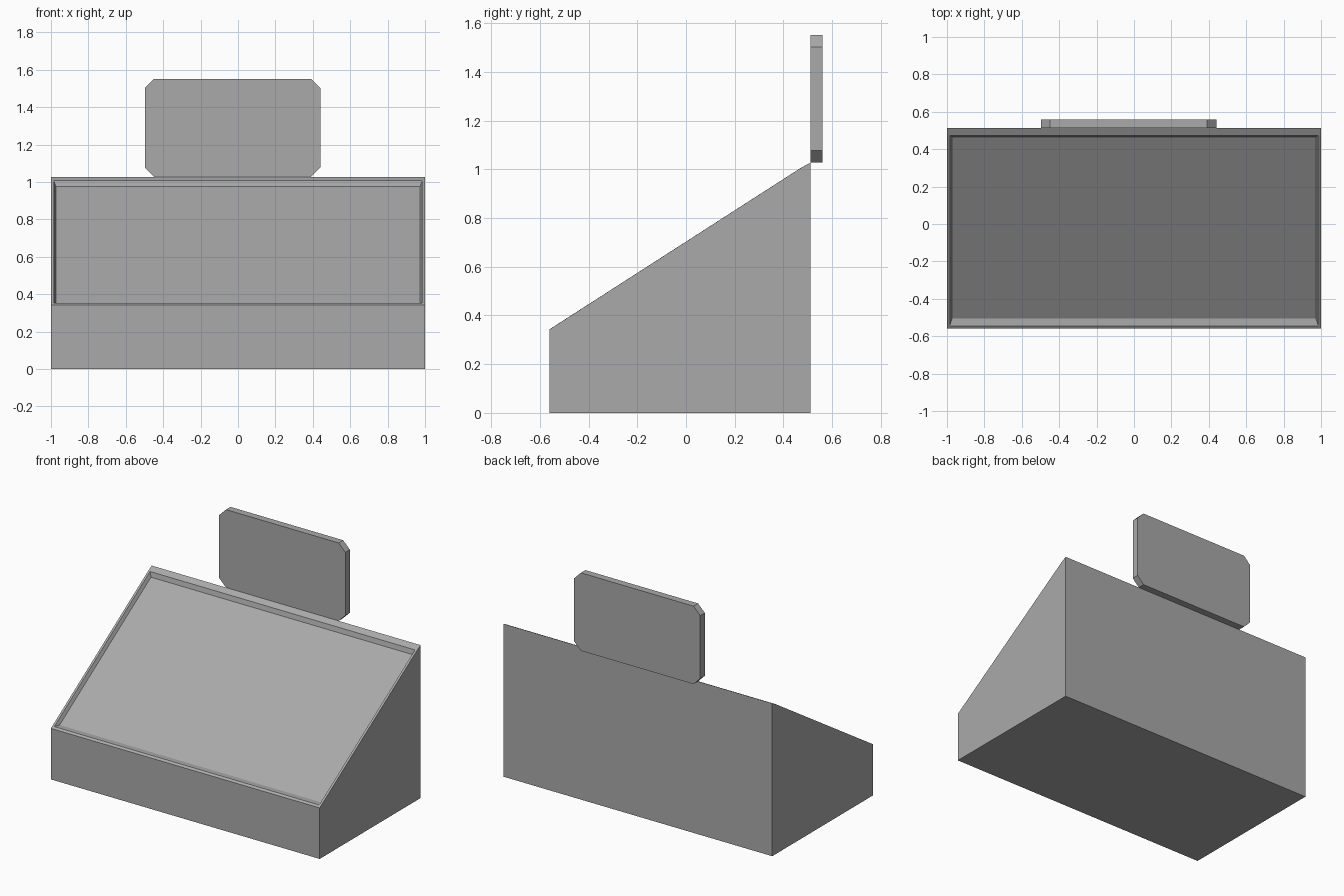
import bpy
import bmesh

cube = bpy.data.objects.get("Cube")
if cube:
    bpy.data.objects.remove(cube, do_unlink=True)

grey = bpy.data.materials.new("plain grey")
grey.use_nodes = True
grey.diffuse_color = (0.4, 0.4, 0.4, 1)
grey.node_tree.nodes["Principled BSDF"].inputs["Base Color"].default_value = (0.4, 0.4, 0.4, 1)


def finish(bm, name):
    """Turn a bmesh into a flat-shaded grey object."""
    bmesh.ops.recalc_face_normals(bm, faces=bm.faces)
    mesh = bpy.data.meshes.new(name)
    bm.to_mesh(mesh)
    bm.free()
    mesh.materials.append(grey)
    obj = bpy.data.objects.new(name, mesh)
    bpy.context.collection.objects.link(obj)
    return obj


def cross_bar(bm, half_width, y, z):
    """A left and right vertex pair at one point of the side profile."""
    return [bm.verts.new((x, y, z)) for x in (-half_width, half_width)]


def bridge(bm, outer, inner):
    """Join two rectangular loops with four faces."""
    for i in range(4):
        j = (i + 1) % 4
        bm.faces.new((outer[i], outer[j], inner[j], inner[i]))


# Display bin: wedge-shaped body with a shallow tray sunk into its slope
bm = bmesh.new()
profile = [(-0.56, 0.0), (-0.56, 0.343), (0.475, 1.008), (0.512, 1.028), (0.512, 0.0)]
bars = [cross_bar(bm, 1.0, y, z) for y, z in profile]
for i in range(len(bars)):
    if i != 1:  # the slope is left open for the tray
        a, b = bars[i], bars[(i + 1) % len(bars)]
        bm.faces.new((a[0], a[1], b[1], b[0]))
for side in range(2):
    bm.faces.new([bar[side] for bar in bars])


def loop(low, high):
    return [low[0], low[1], high[1], high[0]]


rim_outer = loop(bars[1], bars[2])
rim_inner = loop(cross_bar(bm, 0.985, -0.545, 0.353), cross_bar(bm, 0.985, 0.473, 1.007))
tray_floor = loop(cross_bar(bm, 0.973, -0.505, 0.352), cross_bar(bm, 0.973, 0.465, 0.975))
bridge(bm, rim_outer, rim_inner)
bridge(bm, rim_inner, tray_floor)
bm.faces.new(tray_floor)
finish(bm, "display_bin")

# Sign board: upright plate with clipped corners, fixed behind the top edge
left, right, bottom, top, clip = -0.498, 0.44, 1.028, 1.552, 0.05
outline = [(left + clip, bottom), (right - clip, bottom), (right, bottom + clip),
           (right, top - clip), (right - clip, top), (left + clip, top),
           (left, top - clip), (left, bottom + clip)]
bm = bmesh.new()
front = bm.faces.new([bm.verts.new((x, 0.512, z)) for x, z in outline])
extruded = bmesh.ops.extrude_face_region(bm, geom=[front], use_keep_orig=True)
bmesh.ops.translate(bm, vec=(0, 0.048, 0),
                    verts=[v for v in extruded["geom"] if isinstance(v, bmesh.types.BMVert)])
finish(bm, "sign_board")
